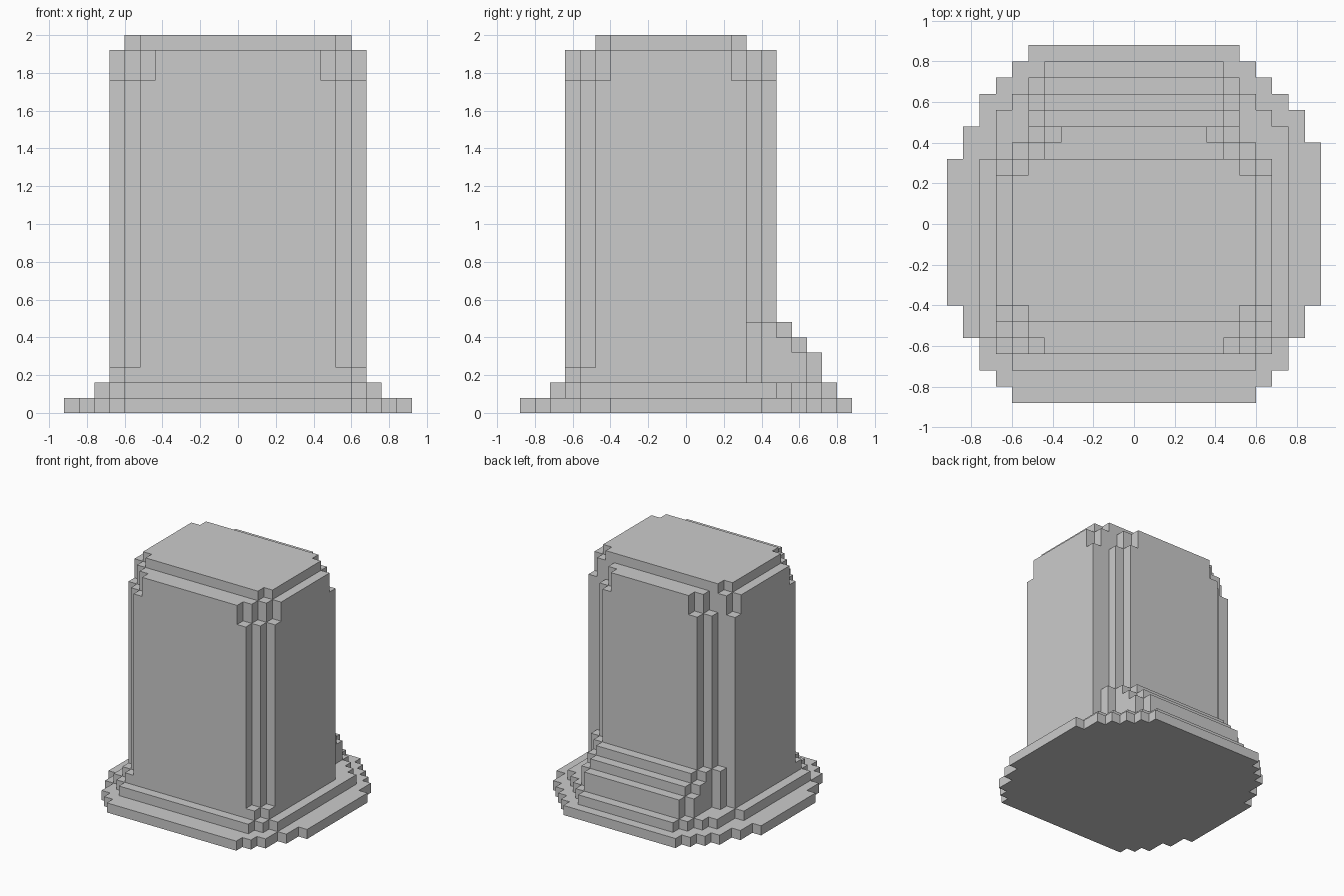
import bpy, bmesh

if "Cube" in bpy.data.objects:
    bpy.data.objects.remove(bpy.data.objects["Cube"])

U = 0.08  # size of one block


def outline(front, back):
    """Stepped right-hand edge: front corners go outward, back corners go inward."""
    pts = []
    for i, (x, y) in enumerate(front):
        if i:
            pts.append((front[i - 1][0], y))
        pts.append((x, y))
    for i, (x, y) in enumerate(back):
        if i:
            pts.append((x, back[i - 1][1]))
        pts.append((x, y))
    return pts


def tier(name, z0, z1, front, back, back_left=None):
    """Extrude a stepped outline, given in blocks, from z0 to z1."""
    right = outline(front, back)
    left = [(-x, y) for x, y in reversed(outline(front, back_left or back))]
    bm = bmesh.new()
    face = bm.faces.new([bm.verts.new((x * U, y * U, z0 * U)) for x, y in right + left])
    ext = bmesh.ops.extrude_face_region(bm, geom=[face])
    up = [v for v in ext["geom"] if isinstance(v, bmesh.types.BMVert)]
    bmesh.ops.translate(bm, verts=up, vec=(0, 0, (z1 - z0) * U))
    if not any(f.normal.z < 0 and all(v.co.z < z0 * U + 1e-5 for v in f.verts) for f in bm.faces):
        low = [v for v in bm.verts if v not in up]
        if not any(all(v in low for v in f.verts) for f in bm.faces):
            bm.faces.new(low)
    bmesh.ops.recalc_face_normals(bm, faces=bm.faces[:])
    me = bpy.data.meshes.new(name)
    bm.to_mesh(me)
    bm.free()
    ob = bpy.data.objects.new(name, me)
    bpy.context.collection.objects.link(ob)
    return ob


# Broad foot plates, slightly uneven at the back left
tier("foot_plate", 0, 1,
     [(7.5, -11), (8.5, -10), (9.5, -9), (10.5, -7), (11.5, -5)],
     [(11.5, 5), (10.5, 7), (9.5, 8), (8.5, 9), (7.5, 10), (6.5, 11)],
     [(11.5, 4), (10.5, 6), (9.5, 8), (8.5, 9), (7.5, 10), (6.5, 11)])
tier("upper_foot_plate", 1, 2,
     [(7.5, -9), (8.5, -8), (9.5, -7)],
     [(9.5, 6), (8.5, 7), (7.5, 8), (6.5, 9), (5.5, 10)],
     [(9.5, 4), (8.5, 7), (7.5, 8), (6.5, 9), (5.5, 10)])

# Shaft foot and the steps rising against its back
shaft_front = [(6.5, -8), (7.5, -7), (8.5, -6)]
tier("shaft_foot", 2, 3, [(7.5, -8), (8.5, -7)],
     [(8.5, 4), (7.5, 5), (6.5, 8), (5.5, 9)])
tier("back_step_low", 3, 4, shaft_front, [(8.5, 4), (7.5, 5), (6.5, 8), (5.5, 9)])
tier("back_step_middle", 4, 5, shaft_front, [(8.5, 4), (7.5, 5), (6.5, 7), (5.5, 8)])
tier("back_step_high", 5, 6, shaft_front, [(8.5, 4), (7.5, 5), (6.5, 6), (5.5, 7)])

# Tall shaft, narrowed shoulder and top cap
tier("shaft", 6, 22, shaft_front, [(8.5, 4), (6.5, 5), (5.5, 6)])
tier("shoulder", 22, 24, [(5.5, -8), (6.5, -7), (7.5, -6), (8.5, -5)],
     [(8.5, 3), (7.5, 4), (5.5, 5), (4.5, 6)])
tier("top_cap", 24, 25, [(6.5, -6), (7.5, -5)], [(7.5, 3), (6.5, 4)])
